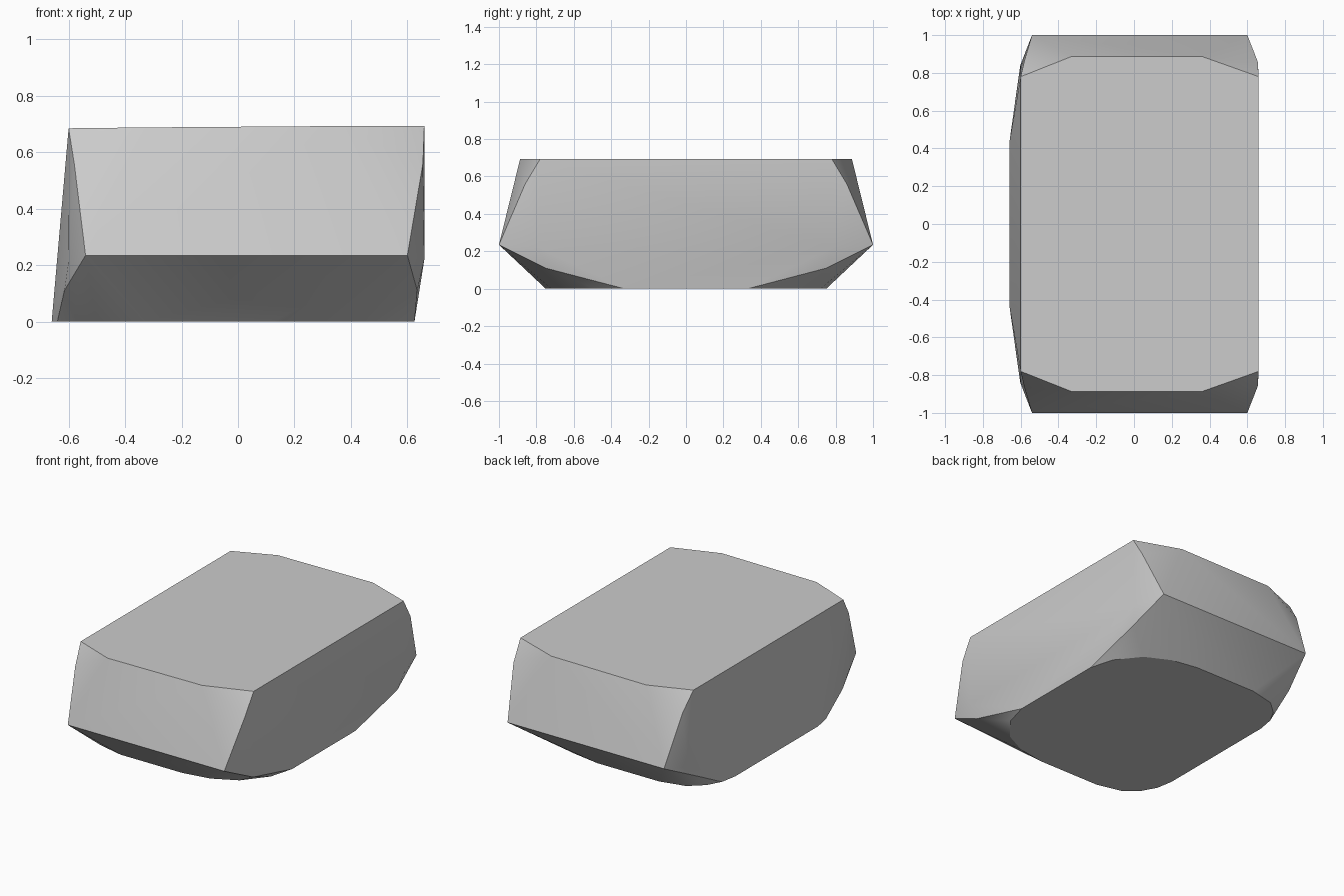
import bpy, bmesh

if "Cube" in bpy.data.objects:
    bpy.data.objects.remove(bpy.data.objects["Cube"])

# half outlines (x, y, z), mirrored across y = 0
bottom = [(0.625, 0.33), (0.58, 0.49), (0.46, 0.64), (0.30, 0.72), (0.12, 0.75),
          (-0.33, 0.75), (-0.50, 0.71), (-0.59, 0.63), (-0.64, 0.54), (-0.66, 0.43)]
lower = [(0.635, 0.75, 0.11), (0.66, 0.79, 0.22), (-0.615, 0.75, 0.11), (-0.602, 0.84, 0.2)]
end_ridge = [(0.60, 1.0, 0.235), (-0.54, 1.0, 0.235)]
upper = [(0.655, 0.86, 0.56), (-0.58, 0.865, 0.56)]
top = [(0.66, 0.78, 0.693), (0.36, 0.887, 0.693), (-0.33, 0.887, 0.688), (-0.60, 0.78, 0.685)]

half = [(x, y, 0.0) for x, y in bottom] + lower + end_ridge + upper + top

# faceted block: convex skin over the mirrored outlines
bm = bmesh.new()
for x, y, z in half:
    for s in (1, -1):
        bm.verts.new((x, s * y, z))
result = bmesh.ops.convex_hull(bm, input=bm.verts[:])
loose = [v for v in bm.verts if not v.link_faces]
bmesh.ops.delete(bm, geom=loose, context='VERTS')
bmesh.ops.recalc_face_normals(bm, faces=bm.faces[:])
bmesh.ops.dissolve_limit(bm, angle_limit=0.01, verts=bm.verts[:], edges=bm.edges[:])

mesh = bpy.data.meshes.new("faceted_block")
bm.to_mesh(mesh)
bm.free()
block = bpy.data.objects.new("faceted_block", mesh)
bpy.context.collection.objects.link(block)

# smooth the soft corner fans, keep the main edges crisp
bpy.context.view_layer.objects.active = block
block.select_set(True)
bpy.ops.object.shade_smooth_by_angle(angle=0.45)
